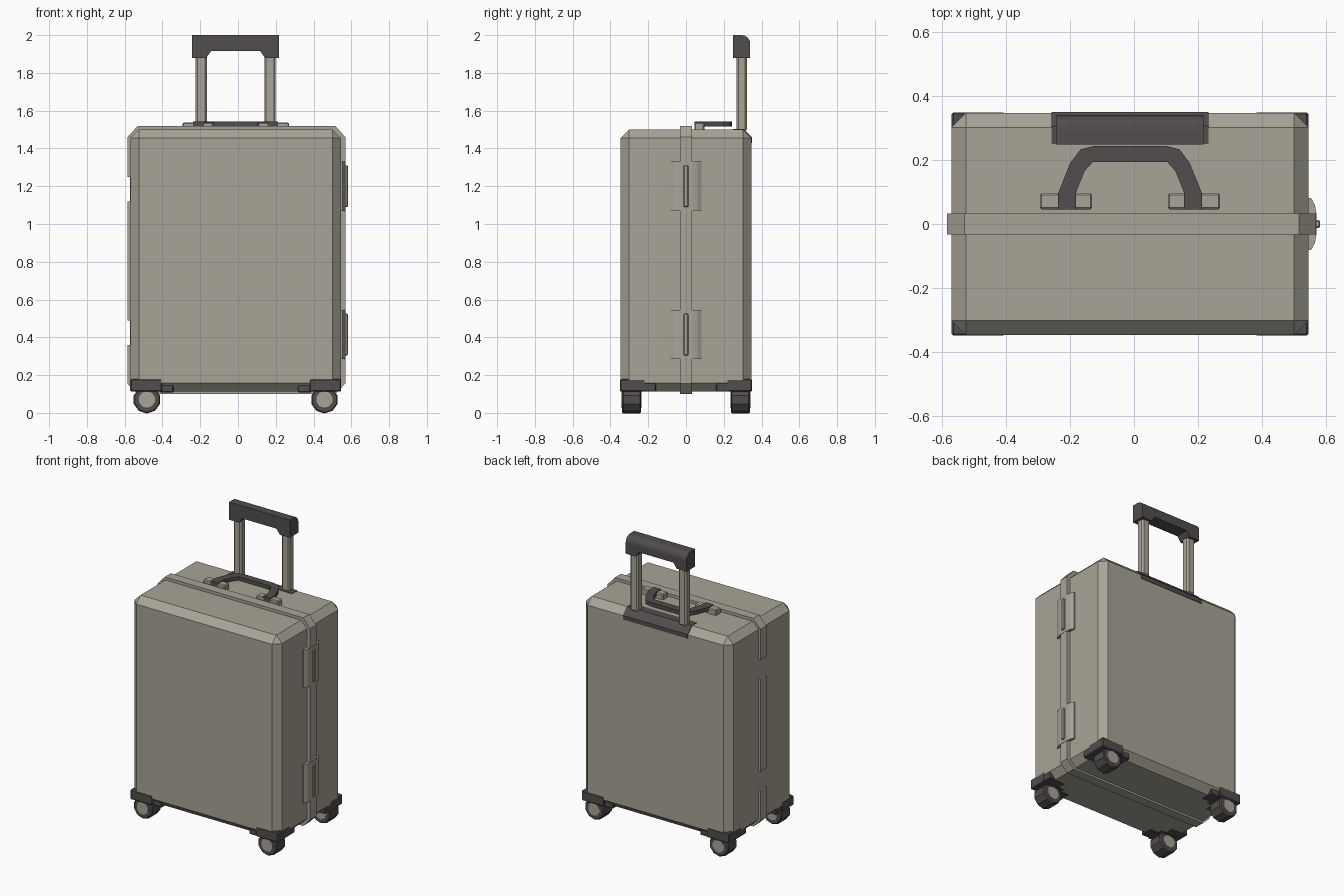
import bpy, bmesh, math
from mathutils import Vector, Matrix

if "Cube" in bpy.data.objects:
    bpy.data.objects.remove(bpy.data.objects["Cube"])

CX = -0.0125  # the shell sits slightly left of the latches


def material(name, rgb):
    m = bpy.data.materials.new(name)
    m.diffuse_color = (*rgb, 1)
    m.use_nodes = True
    m.node_tree.nodes["Principled BSDF"].inputs["Base Color"].default_value = m.diffuse_color
    return m


TAN = material("warm grey shell", (0.40, 0.37, 0.31))
DARK = material("dark charcoal", (0.085, 0.074, 0.074))


def finish(name, bm, mat):
    bmesh.ops.recalc_face_normals(bm, faces=bm.faces)
    me = bpy.data.meshes.new(name)
    bm.to_mesh(me)
    bm.free()
    me.materials.append(mat)
    ob = bpy.data.objects.new(name, me)
    bpy.context.collection.objects.link(ob)
    return ob


def bevel(bm, edges, width, segments=1):
    bmesh.ops.bevel(bm, geom=edges, offset=width, segments=segments,
                    affect='EDGES', profile=0.5)


def box(name, lo, hi, mat, width=0):
    lo, hi = Vector(lo), Vector(hi)
    bm = bmesh.new()
    bmesh.ops.create_cube(bm, size=1, matrix=Matrix.Translation((lo + hi) / 2)
                          @ Matrix.Diagonal((*(hi - lo), 1)))
    if width:
        bevel(bm, bm.edges[:], width)
    return finish(name, bm, mat)


def prism_mesh(pts, axis, lo, hi):
    """Extrude a 2D outline along axis 0, 1 or 2."""
    def place(p, d):
        c = list(p)
        c.insert(axis, d)
        return c
    bm = bmesh.new()
    f = bm.faces.new([bm.verts.new(place(p, lo)) for p in pts])
    ext = bmesh.ops.extrude_face_region(bm, geom=[f])
    move = [0, 0, 0]
    move[axis] = hi - lo
    bmesh.ops.translate(bm, vec=move,
                        verts=[v for v in ext['geom'] if isinstance(v, bmesh.types.BMVert)])
    return bm


def prism(name, pts, axis, lo, hi, mat):
    return finish(name, prism_mesh(pts, axis, lo, hi), mat)


# Chamfered shell
box("shell", (-0.57, -0.347, 0.113), (0.545, 0.347, 1.5), TAN, 0.045)

# Raised frame around the opening, notched at the two hinges on the left
frame = [(-0.53, 1.52), (0.515, 1.52), (0.568, 1.46), (0.568, 0.155), (0.515, 0.1),
         (-0.53, 0.1), (-0.585, 0.155)]
for z0, z1 in ((0.36, 0.49), (1.12, 1.25)):
    frame += [(-0.585, z0), (-0.572, z0), (-0.572, z1), (-0.585, z1)]
frame.append((-0.585, 1.46))
prism("frame", frame, 1, -0.033, 0.033, TAN)

# Latches on the right side
plate = [(0.54, -0.082), (0.553, -0.082), (0.565, -0.06), (0.57, -0.034),
         (0.57, 0.034), (0.565, 0.06), (0.553, 0.082), (0.54, 0.082)]
for label, z in (("lower", 0.285), ("upper", 1.07)):
    prism(label + "_latch_plate", plate, 2, z, z + 0.26, TAN)
    box(label + "_latch_bar", (0.56, -0.012, z + 0.02), (0.582, 0.012, z + 0.24), TAN, 0.004)

# Carry handle: flat arch on two brackets
outer = [(-0.225, 0.045), (-0.225, 0.095), (-0.187, 0.19), (-0.155, 0.233), (-0.115, 0.243)]
inner = [(-0.117, 0.193), (-0.142, 0.165), (-0.168, 0.1), (-0.168, 0.045)]
arch = [(CX + x, y) for x, y in outer] + [(CX - x, y) for x, y in reversed(outer)]
arch += [(CX - x, y) for x, y in reversed(inner)] + [(CX + x, y) for x, y in inner]
prism("carry_handle", arch, 2, 1.516, 1.542, DARK)
for side, label in ((-1, "left"), (1, "right")):
    for part, a, b in (("outer", 0.215, 0.282), ("inner", 0.118, 0.178)):
        xs = sorted((CX + side * a, CX + side * b))
        box(f"{label}_bracket_{part}", (xs[0], 0.045, 1.49), (xs[1], 0.097, 1.537), TAN, 0.006)
    xs = sorted((CX + side * 0.13, CX + side * 0.27))
    box(f"{label}_bracket_base", (xs[0], 0.048, 1.49), (xs[1], 0.094, 1.516), TAN)

# Pull handle: socket, two posts and rounded grip
prism("handle_socket", [(0.25, 1.46), (0.25, 1.503), (0.306, 1.503), (0.35, 1.458), (0.35, 1.43),
                        (0.28, 1.43)], 0, CX - 0.245, CX + 0.245, DARK)
for side, label in ((-1, "left"), (1, "right")):
    x = CX + side * 0.182
    box(label + "_handle_post", (x - 0.03, 0.268, 1.49), (x + 0.03, 0.322, 1.93), TAN, 0.01)
half = [(0.23, 2.0), (0.23, 1.88), (0.155, 1.88), (0.13, 1.915)]
grip = [(CX + x, z) for x, z in half] + [(CX - x, z) for x, z in reversed(half)]
bm = prism_mesh(grip, 1, 0.248, 0.34)
bevel(bm, [e for e in bm.edges
           if all(v.co.y > 0.33 and v.co.z > 1.99 for v in e.verts)], 0.045, 4)
finish("pull_grip", bm, DARK)


# Wheels and their corner housings
def cylinder(name, radius, sides, centre, depth, mat, rim=0):
    bm = bmesh.new()
    bmesh.ops.create_cone(bm, cap_ends=True, segments=sides, radius1=radius, radius2=radius,
                          depth=depth, matrix=Matrix.Translation(centre)
                          @ Matrix.Rotation(math.pi / 2, 4, 'X'))
    if rim:
        bevel(bm, [e for e in bm.edges if abs(e.verts[0].co.y - e.verts[1].co.y) < 1e-4], rim)
    return finish(name, bm, mat)


for sx, lx in ((-1, "left"), (1, "right")):
    for sy, ly in ((-1, "front"), (1, "back")):
        tag = f"{ly}_{lx}"

        def corner(name, x0, x1, y0, y1, z0, z1, w):
            xs, ys = sorted((CX + sx * x0, CX + sx * x1)), sorted((sy * y0, sy * y1))
            box(f"{tag}_{name}", (xs[0], ys[0], z0), (xs[1], ys[1], z1), DARK, w)
        corner("wheel_housing", 0.39, 0.558, 0.215, 0.349, 0.112, 0.18, 0.006)
        corner("housing_wing", 0.43, 0.556, 0.16, 0.225, 0.112, 0.172, 0.005)
        corner("housing_tab", 0.33, 0.40, 0.25, 0.335, 0.108, 0.15, 0.004)
        x, y = CX + sx * 0.47, sy * 0.288
        cylinder(tag + "_wheel", 0.073, 10, (x, y, 0.07), 0.1, DARK, 0.006)
        cylinder(tag + "_wheel_hub", 0.044, 10, (x, y, 0.071), 0.106, TAN)
